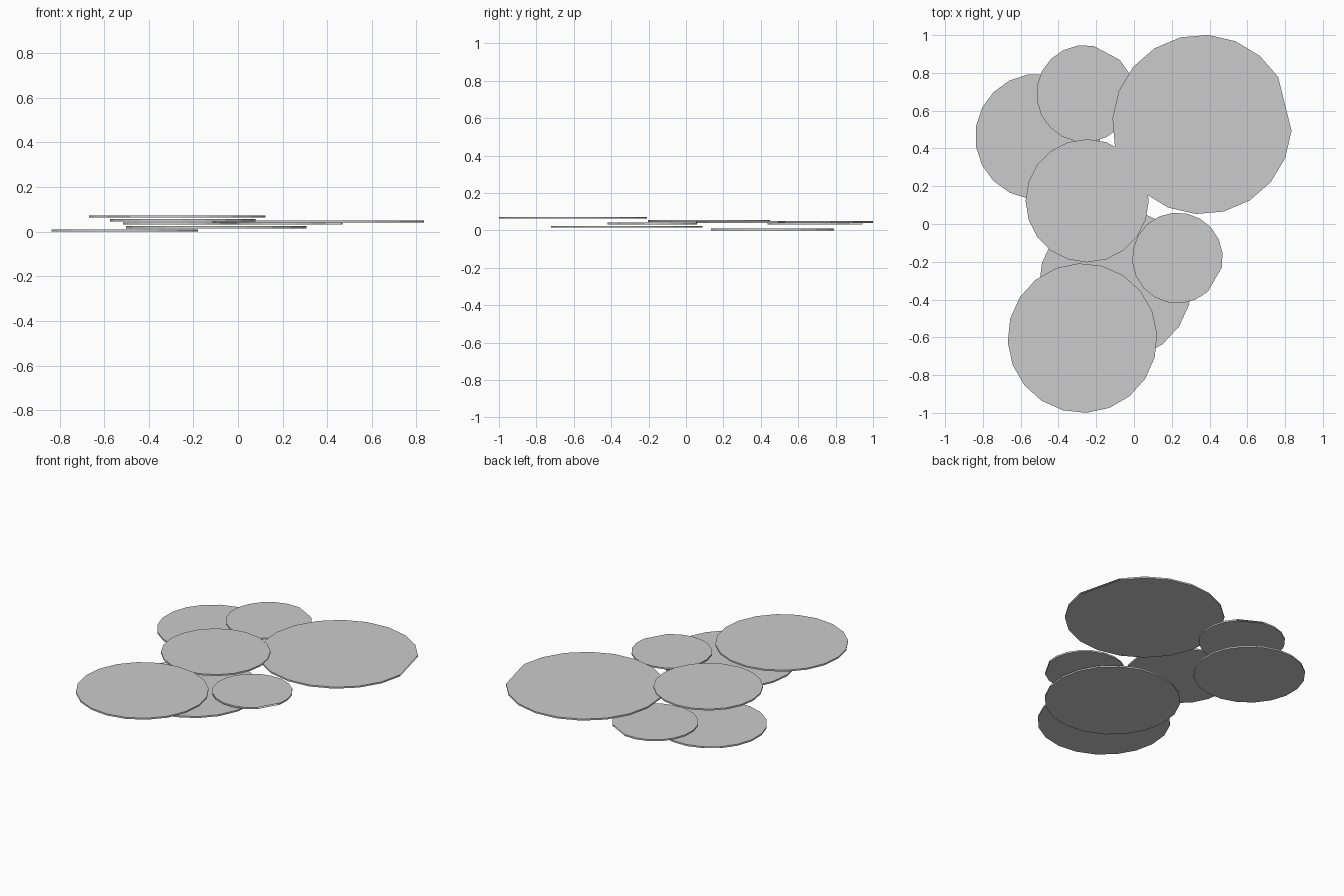
import bpy
import bmesh
from math import cos, sin, radians

if "Cube" in bpy.data.objects:
    bpy.data.objects.remove(bpy.data.objects["Cube"])

SIDES = 20
THICK = 0.01


def pad(name, center, r, z, phase, span=0, apex=None):
    """Thin 20-sided leaf; span = rim steps taken by the wedge from phase to apex."""
    cx, cy = center
    ks = range(span, SIDES + 1) if span else range(SIDES)
    rim = [(cx + r * cos(radians(phase + 360 / SIDES * k)),
            cy + r * sin(radians(phase + 360 / SIDES * k))) for k in ks]
    hub = apex or center
    bm = bmesh.new()
    low = [bm.verts.new((x, y, z)) for x, y in rim]
    top = [bm.verts.new((x, y, z + THICK)) for x, y in rim]
    hl = bm.verts.new((*hub, z))
    ht = bm.verts.new((*hub, z + THICK))
    n = len(rim)
    for i in range(n if not span else n - 1):
        j = (i + 1) % n
        bm.faces.new((ht, top[i], top[j]))
        bm.faces.new((hl, low[j], low[i]))
        bm.faces.new((low[i], low[j], top[j], top[i]))
    if span:
        # wedge walls, and the inward-facing webs that close the wedge
        bm.faces.new((low[-1], hl, ht, top[-1]))
        bm.faces.new((hl, low[0], top[0], ht))
        bm.faces.new((ht, top[0], top[-1]))
        bm.faces.new((hl, low[-1], low[0]))
    me = bpy.data.meshes.new(name)
    bm.to_mesh(me)
    bm.free()
    ob = bpy.data.objects.new(name, me)
    bpy.context.collection.objects.link(ob)
    return ob


# Floating leaves, lowest first
pad("left_leaf", (-0.508, 0.463), 0.333, 0.0, 117, 1, (-0.51, 0.47))
pad("lower_leaf", (-0.098, -0.317), 0.405, 0.015, -16)
pad("small_back_leaf", (-0.26, 0.69), 0.257, 0.032, 44, 2, (-0.24, 0.755))
pad("small_right_leaf", (0.23, -0.18), 0.24, 0.032, -48, 2, (0.29, -0.195))
pad("large_back_leaf", (0.36, 0.527), 0.475, 0.041, -4, 2, (0.36, 0.527))
pad("middle_leaf", (-0.248, 0.123), 0.326, 0.046, 0)
pad("front_leaf", (-0.273, -0.604), 0.396, 0.063, 219, 1, (-0.275, -0.602))
